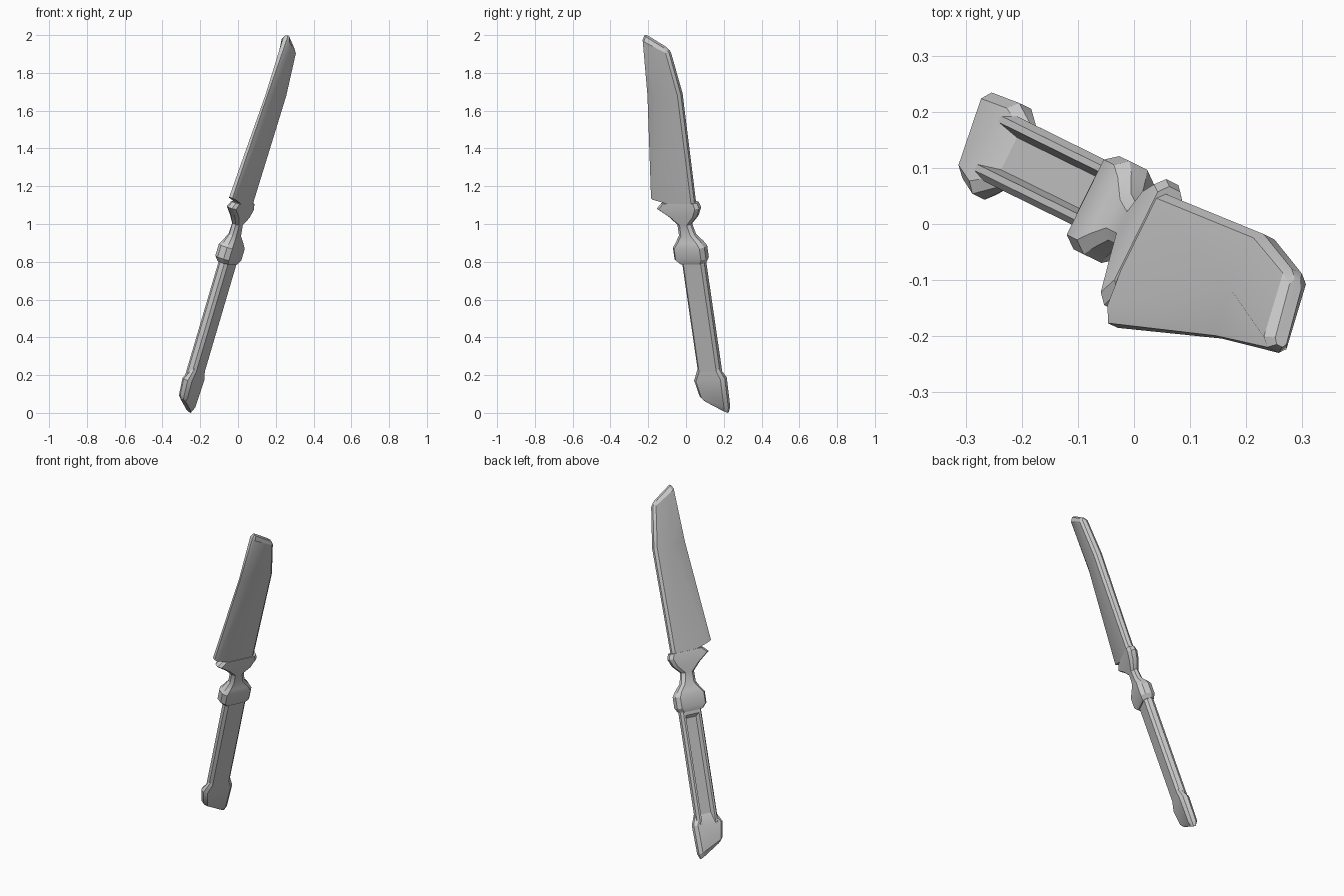
import bpy, bmesh
from math import radians
from mathutils import Vector

if "Cube" in bpy.data.objects:
    bpy.data.objects.remove(bpy.data.objects["Cube"])

# Tilted local frame: length, width and thickness directions, centred at z = 1
LENGTH = Vector((0.280, -0.138, 0.950)).normalized()
WIDTH = Vector((0.442, 0.897, 0.0)).normalized()
THICK = LENGTH.cross(WIDTH).normalized()
CENTRE = Vector((0, 0, 1))


def loft(name, rings):
    """Skin a list of equal-length rings of (s, w, t) points and cap both ends."""
    bm = bmesh.new()
    loops = [[bm.verts.new(CENTRE + LENGTH * s + WIDTH * w + THICK * t) for s, w, t in ring]
             for ring in rings]
    n = len(loops[0])
    for a, b in zip(loops, loops[1:]):
        for i in range(n):
            j = (i + 1) % n
            bm.faces.new((a[i], a[j], b[j], b[i]))
    bm.faces.new(loops[0][::-1])
    bm.faces.new(loops[-1])
    bmesh.ops.recalc_face_normals(bm, faces=bm.faces)
    mesh = bpy.data.meshes.new(name)
    bm.to_mesh(mesh)
    bm.free()
    obj = bpy.data.objects.new(name, mesh)
    bpy.context.collection.objects.link(obj)
    bpy.ops.object.select_all(action='DESELECT')
    obj.select_set(True)
    bpy.context.view_layer.objects.active = obj
    bpy.ops.object.shade_smooth_by_angle(angle=radians(30))
    return obj


def slant(profile, s_lo, w_lo, s_hi, w_hi):
    """Place a (w, t) profile on a cut that runs from s_lo to s_hi across the width."""
    return [(s_lo + (s_hi - s_lo) * (w - w_lo) / (w_hi - w_lo), w, t) for w, t in profile]


def octagon(s_lo, w_lo, s_hi, w_hi, t_lo, t_hi, c=0.018):
    m, d = (t_lo + t_hi) / 2, (t_hi - t_lo) * 0.22
    profile = [(w_lo, m - d), (w_lo + c, t_lo), (w_hi - c, t_lo), (w_hi, m - d),
               (w_hi, m + d), (w_hi - c, t_hi), (w_lo + c, t_hi), (w_lo, m + d)]
    return slant(profile, s_lo, w_lo, s_hi, w_hi)


def blade_ring(s_lo, w_lo, s_hi, w_hi, ridge_front, ridge_back, t, edge):
    c = 0.014
    profile = [(w_lo, -edge), (ridge_front, -t), (w_hi - c, -t), (w_hi, -t * 0.45),
               (w_hi, t * 0.45), (w_hi - c, t), (ridge_back, t), (w_lo, edge)]
    return slant(profile, s_lo, w_lo, s_hi, w_hi)


# Blade: straight cutting edge, bevel ridge widest near the knee, slanted tip
loft("blade", [
    blade_ring(0.147, -0.179, 0.075, 0.072, -0.165, -0.150, 0.023, 0.010),
    blade_ring(0.720, -0.114, 0.724, 0.086, -0.064, -0.026, 0.025, 0.006),
    blade_ring(1.030, -0.092, 0.952, 0.053, -0.080, -0.078, 0.024, 0.012),
    blade_ring(1.053, -0.080, 0.976, 0.040, -0.072, -0.070, 0.012, 0.006),
])

# Guard, neck and collar in one turned-looking piece
guard_stations = [
    (-0.215, -0.065, 0.082, 0.033), (-0.190, -0.088, 0.097, 0.042),
    (-0.125, -0.088, 0.097, 0.042), (-0.098, -0.068, 0.080, 0.034),
    (-0.060, -0.046, 0.046, 0.024), (0.000, -0.046, 0.032, 0.022),
    (0.045, -0.090, 0.076, 0.028), (0.090, -0.153, 0.097, 0.029),
    (0.120, -0.122, 0.088, 0.026),
]
loft("guard_and_collar", [octagon(s, lo, s, hi, -t, t) for s, lo, hi, t in guard_stations])

# Handle: chamfered bar with a long channel in its back face
handle_profile = [
    (-0.050, -0.012), (-0.036, -0.027), (0.066, -0.027), (0.080, -0.012),
    (0.080, 0.014), (0.068, 0.028), (0.056, 0.028), (0.046, 0.004),
    (-0.018, 0.004), (-0.028, 0.028), (-0.040, 0.028), (-0.050, 0.014),
]
loft("handle", [[(s, w, t) for w, t in handle_profile] for s in (-0.87, -0.20)])

# Solid block that closes the top end of the channel
loft("channel_end", [octagon(s, -0.040, s, 0.068, -0.02, t, 0.012)
                     for s, t in ((-0.255, 0.004), (-0.235, 0.028), (-0.18, 0.028))])

# Pommel: ramps out of the channel, flares, then ends in a slanted cut
loft("pommel", [
    octagon(-0.800, -0.046, -0.800, 0.078, -0.026, 0.002),
    octagon(-0.868, -0.079, -0.858, 0.103, -0.030, 0.028),
    octagon(-0.955, -0.062, -1.022, 0.098, -0.026, 0.028),
    octagon(-0.975, -0.050, -1.050, 0.088, -0.014, 0.014),
])
